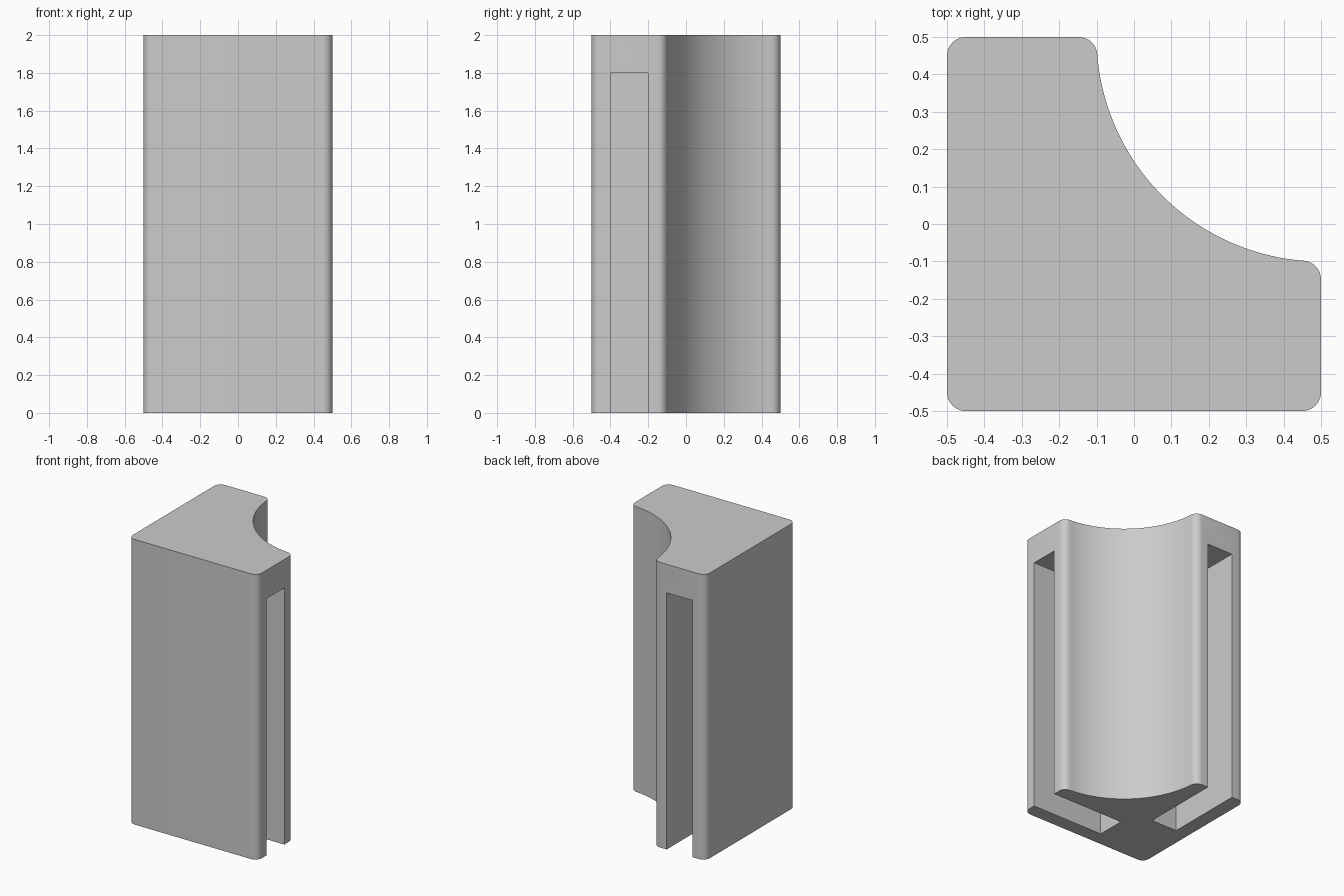
import bpy, bmesh, math

old = bpy.data.objects.get("Cube")
if old:
    bpy.data.objects.remove(old, do_unlink=True)

HALF, HEIGHT = 0.5, 2.0
FILLET, SCOOP = 0.05, 0.6
SLOT_END, SLOT_TOP = -0.057, 1.8

grey = bpy.data.materials.new("plain grey")
grey.use_nodes = True
colour = (0.6, 0.6, 0.6, 1)
grey.diffuse_color = colour
grey.node_tree.nodes["Principled BSDF"].inputs["Base Color"].default_value = colour


def arc(cx, cy, radius, start, end, steps):
    """Points along an arc, angles in radians."""
    angles = [start + (end - start) * i / steps for i in range(steps + 1)]
    return [(cx + radius * math.cos(a), cy + radius * math.sin(a)) for a in angles]


def prism(name, outline, bottom, top):
    """Extrude a counter-clockwise outline between two heights."""
    bm = bmesh.new()
    base = bm.faces.new([bm.verts.new((x, y, bottom)) for x, y in outline])
    res = bmesh.ops.extrude_face_region(bm, geom=[base], use_keep_orig=True)
    verts = [v for v in res["geom"] if isinstance(v, bmesh.types.BMVert)]
    bmesh.ops.translate(bm, verts=verts, vec=(0, 0, top - bottom))
    bmesh.ops.recalc_face_normals(bm, faces=bm.faces)
    mesh = bpy.data.meshes.new(name)
    bm.to_mesh(mesh)
    bm.free()
    mesh.materials.append(grey)
    obj = bpy.data.objects.new(name, mesh)
    bpy.context.collection.objects.link(obj)
    return obj


# Corner block: rounded outline with a quarter scoop at the back left
quarter = math.pi / 2
c = HALF - FILLET
# Rounded tips touch both the outer wall and the scoop
tip = HALF - math.sqrt((SCOOP + FILLET) ** 2 - FILLET ** 2)
lean = math.asin(FILLET / (SCOOP + FILLET))
outline = arc(-c, -c, FILLET, 2 * quarter, 3 * quarter, 8)
outline += arc(c, -c, FILLET, 3 * quarter, 4 * quarter, 8)
outline += arc(c, tip, FILLET, 0, quarter - lean, 8)
outline += arc(HALF, HALF, SCOOP, 3 * quarter - lean, 2 * quarter + lean, 40)[1:-1]
outline += arc(tip, c, FILLET, lean, quarter, 8)
outline += arc(-c, c, FILLET, quarter, 2 * quarter, 8)
block = prism("corner_block", outline, 0, HEIGHT)

# Two matching slots, open at the bottom and at the outer ends
side = [(SLOT_END, -0.4), (0.7, -0.4), (0.7, -0.2), (SLOT_END, -0.2)]
back = [(y, x) for x, y in side]
for name, shape in (("side_slot_cutter", side), ("back_slot_cutter", back)):
    cutter = prism(name, shape, -0.2, SLOT_TOP)
    cutter.hide_render = True
    cut = block.modifiers.new(name, "BOOLEAN")
    cut.operation, cut.solver, cut.object = "DIFFERENCE", "EXACT", cutter
    bpy.ops.object.select_all(action="DESELECT")
    bpy.context.view_layer.objects.active = block
    block.select_set(True)
    bpy.ops.object.modifier_apply(modifier=cut.name)
    bpy.data.objects.remove(cutter, do_unlink=True)

bpy.ops.object.shade_smooth_by_angle(angle=math.radians(30))
